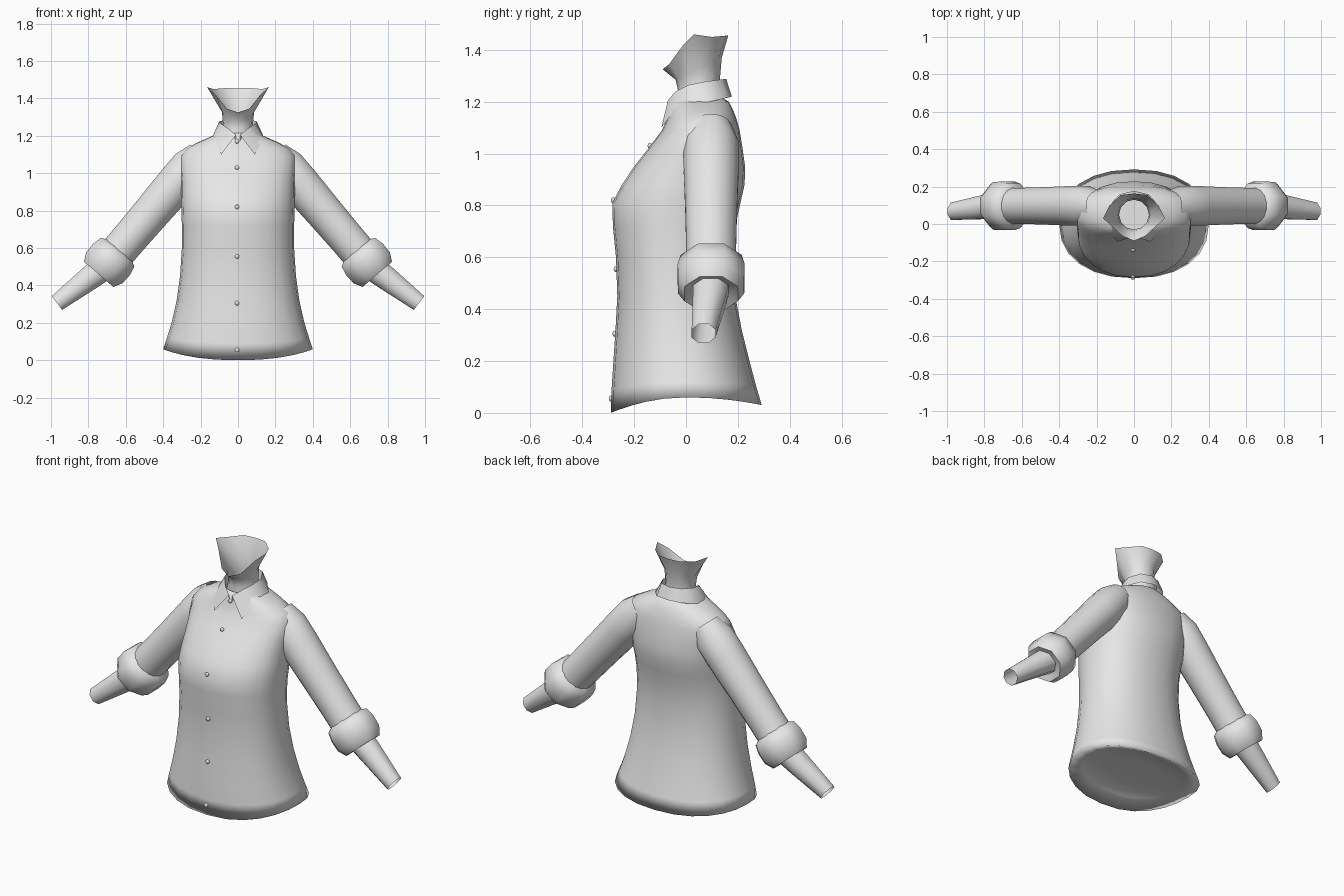
import bpy, bmesh, math
from mathutils import Vector

if "Cube" in bpy.data.objects:
    bpy.data.objects.remove(bpy.data.objects["Cube"])

grey = bpy.data.materials.new("light_grey")
grey.diffuse_color = (0.8, 0.8, 0.8, 1)
grey.use_nodes = True
grey.node_tree.nodes["Principled BSDF"].inputs["Base Color"].default_value = grey.diffuse_color


def finish(name, bm, angle=80):
    bmesh.ops.recalc_face_normals(bm, faces=bm.faces)
    me = bpy.data.meshes.new(name)
    bm.to_mesh(me)
    bm.free()
    me.materials.append(grey)
    ob = bpy.data.objects.new(name, me)
    bpy.context.collection.objects.link(ob)
    bpy.ops.object.select_all(action='DESELECT')
    ob.select_set(True)
    bpy.context.view_layer.objects.active = ob
    bpy.ops.object.shade_smooth_by_angle(angle=math.radians(angle))
    return ob


def loft(name, rings, closed=True, angle=80, cap_start=False):
    """Skin a list of point rings."""
    bm = bmesh.new()
    rows = [[bm.verts.new(p) for p in ring] for ring in rings]
    n = len(rows[0])
    for a, b in zip(rows, rows[1:]):
        for i in range(n if closed else n - 1):
            j = (i + 1) % n
            bm.faces.new((a[i], a[j], b[j], b[i]))
    if cap_start:
        bm.faces.new(rows[0])
    return finish(name, bm, angle)


def spow(v, e):
    return math.copysign(abs(v) ** e, v)


def body_ring(z, hw, front, back, drop=0.0, scale=1.0, n=24, power=2.25):
    """Rounded horizontal section; drop lowers the front and (half) the back."""
    yc, hy = (front + back) / 2, (back - front) / 2
    pts = []
    for i in range(n):
        t = 2 * math.pi * i / n
        c, s = spow(math.cos(t), 2 / power), spow(math.sin(t), 2 / power)
        dz = drop * s * s * (1 if s < 0 else 0.5)
        pts.append((hw * c * scale, yc + hy * s * scale, z - dz))
    return pts


def tube_ring(center, axis, r, n=8, ry=None):
    """Section square to an axis lying in the xz plane."""
    d = Vector(axis).normalized()
    up, side, c = Vector((-d.z, 0, d.x)), Vector((0, 1, 0)), Vector(center)
    return [c + up * r * math.cos(t) + side * (ry or r) * math.sin(t)
            for t in (2 * math.pi * (i + 0.5) / n for i in range(n))]


def mirrored(ring, s):
    return [(s * p[0], p[1], p[2]) for p in ring]


# Shirt body: height, half width, front y, back y
profile = [(0.20, 0.355, -0.28, 0.245), (0.32, 0.328, -0.272, 0.215),
           (0.45, 0.31, -0.265, 0.19), (0.60, 0.30, -0.27, 0.18),
           (0.72, 0.30, -0.282, 0.19), (0.81, 0.303, -0.284, 0.21),
           (0.88, 0.305, -0.247, 0.226), (0.95, 0.305, -0.20, 0.228),
           (1.02, 0.31, -0.145, 0.218), (1.09, 0.31, -0.093, 0.207),
           (1.13, 0.28, -0.075, 0.196), (1.165, 0.215, -0.065, 0.183),
           (1.20, 0.135, -0.058, 0.165), (1.215, 0.09, -0.04, 0.14)]
hem = (0.40, -0.29, 0.292)
rings = [body_ring(0.07, *hem, scale=0.4),
         body_ring(0.07, *hem, drop=0.01, scale=0.8),
         body_ring(0.06, *hem, drop=0.06),
         body_ring(0.12, 0.38, -0.287, 0.27, drop=0.03)]
rings += [body_ring(*p) for p in profile]
loft("shirt_body", rings, cap_start=True, angle=180)

# Sleeves, rolled cuffs and forearms
slope = Vector((0.65, 0, -0.76))


def on_sleeve(a, y=0.097):
    return Vector((0.657, y, 0.562)) + slope * a


for s, side in ((1, "left"), (-1, "right")):
    sleeve = [(-0.71, 0.08), (-0.62, 0.108), (-0.5, 0.108),
              (-0.3, 0.102), (-0.1, 0.098), (0.03, 0.098)]
    loft("sleeve_" + side,
         [mirrored(tube_ring(on_sleeve(a), slope, r, 16), s) for a, r in sleeve])
    cuff = [(-0.035, 0.098), (-0.02, 0.128), (0.03, 0.14), (0.09, 0.138),
            (0.135, 0.112), (0.12, 0.07)]
    loft("rolled_cuff_" + side,
         [mirrored(tube_ring(on_sleeve(a), slope, r), s) for a, r in cuff], angle=60)
    fore = (0.23, 0, -0.175)
    arm = [((0.70, 0.10, 0.51), 0.078), ((0.80, 0.09, 0.434), 0.069),
           ((0.968, 0.068, 0.306), 0.05)]
    loft("forearm_" + side, [mirrored(tube_ring(c, fore, r), s) for c, r in arm])

# Neck with a flared open rim, rising from front to back
rim = [(0, -0.09, 1.325), (0.06, -0.065, 1.345), (0.12, -0.01, 1.42),
       (0.165, 0.03, 1.46), (0.13, 0.10, 1.45), (0.07, 0.155, 1.455),
       (0, 0.163, 1.455)]
rim += [(-x, y, z) for x, y, z in rim[-2:0:-1]]


def neck_ring(rx, front, back, zf, zb):
    out = []
    for i in range(12):
        t = 2 * math.pi * i / 12
        k = (1 - math.cos(t)) / 2
        out.append((rx * math.sin(t), front + (back - front) * k, zf + (zb - zf) * k))
    return out


loft("neck", [neck_ring(0.095, -0.04, 0.13, 1.16, 1.20),
              neck_ring(0.08, -0.03, 0.13, 1.24, 1.28),
              neck_ring(0.086, -0.04, 0.138, 1.285, 1.37), rim])

# Folded collar: top edge and lower edge from front opening to back centre
top = [(0.01, -0.07, 1.205), (0.055, -0.04, 1.24), (0.092, 0.01, 1.265),
       (0.1, 0.07, 1.277), (0.065, 0.135, 1.286), (0, 0.155, 1.288)]
low = [(0.09, -0.095, 1.10), (0.125, -0.045, 1.165), (0.142, 0.02, 1.185),
       (0.135, 0.09, 1.20), (0.08, 0.158, 1.215), (0, 0.177, 1.22)]


def both_halves(pts):
    return pts + [(-x, y, z) for x, y, z in pts[-2::-1]]


stand = [(x * 0.9, 0.05 + (y - 0.05) * 0.88, z - 0.07) for x, y, z in top]
loft("collar", [both_halves(p) for p in (stand, top, low)], closed=False, angle=60)


# Front buttons, seated on the body profile
def front_y(z):
    pts = [(0.0, -0.29)] + [(p[0], p[2]) for p in profile]
    for (z0, y0), (z1, y1) in zip(pts, pts[1:]):
        if z0 <= z <= z1:
            return y0 + (y1 - y0) * (z - z0) / (z1 - z0)


for i, z in enumerate((0.055, 0.305, 0.555, 0.82, 1.03, 1.17)):
    bm = bmesh.new()
    bmesh.ops.create_uvsphere(bm, u_segments=10, v_segments=6, radius=0.012)
    bmesh.ops.scale(bm, vec=(1, 0.7, 1), verts=bm.verts)
    bmesh.ops.translate(bm, vec=(-0.005, front_y(z) - 0.002, z), verts=bm.verts)
    finish("button_%d" % (i + 1), bm)
